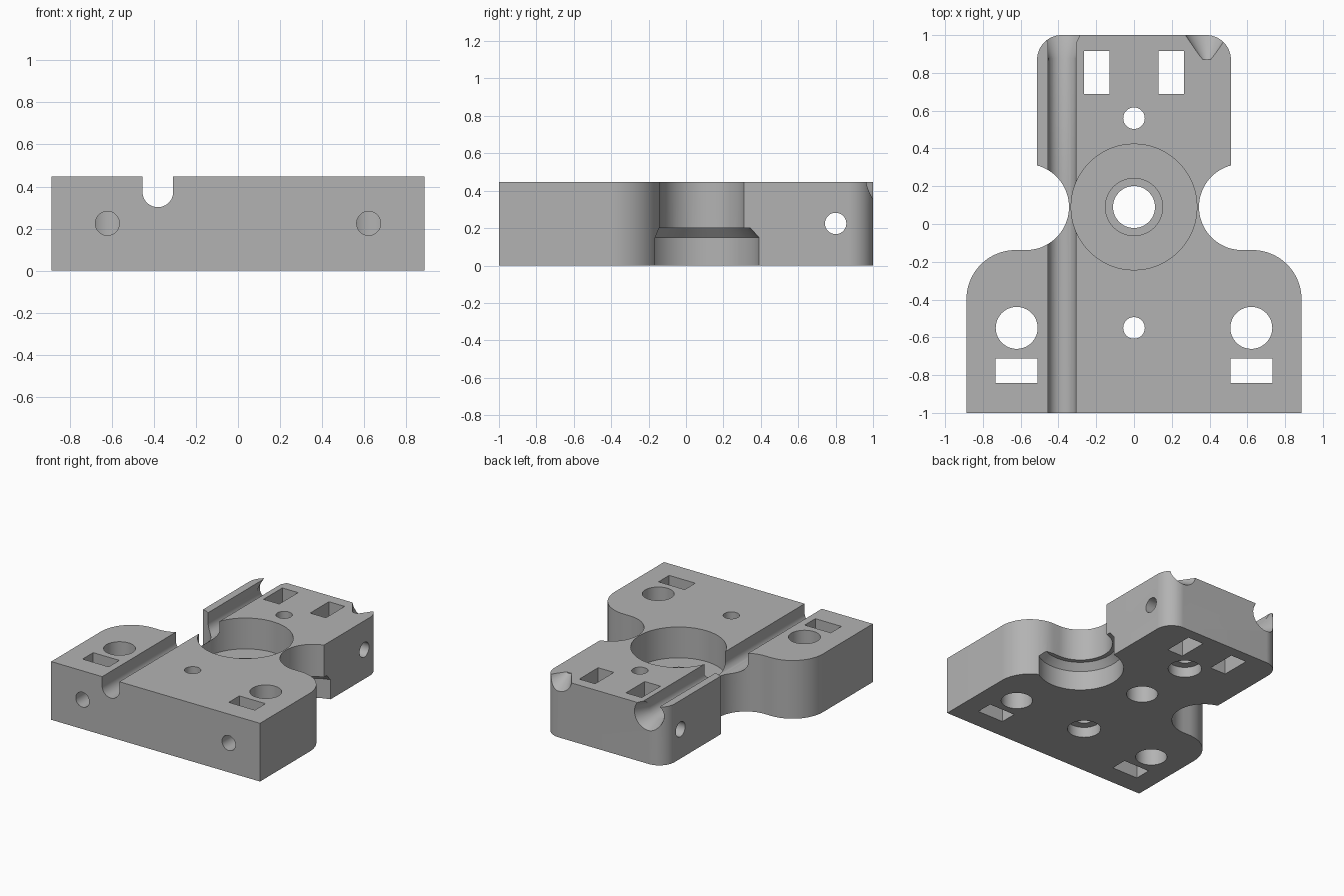
import bpy, bmesh, math
from mathutils import Vector, Matrix

if "Cube" in bpy.data.objects:
    bpy.data.objects.remove(bpy.data.objects["Cube"], do_unlink=True)

TOP = 0.447
NOTCH_X, BORE_Y = 0.572, 0.09

grey = bpy.data.materials.new("grey plastic")
grey.use_nodes = True
COLOUR = (0.45, 0.45, 0.45, 1)
grey.diffuse_color = COLOUR
grey.node_tree.nodes["Principled BSDF"].inputs["Base Color"].default_value = COLOUR


def make(name, bm):
    bmesh.ops.recalc_face_normals(bm, faces=bm.faces)
    mesh = bpy.data.meshes.new(name)
    bm.to_mesh(mesh)
    bm.free()
    obj = bpy.data.objects.new(name, mesh)
    bpy.context.collection.objects.link(obj)
    mesh.materials.append(grey)
    return obj


def arc(cx, cy, r, a0, a1, n=20):
    angles = [math.radians(a0 + (a1 - a0) * i / n) for i in range(n + 1)]
    return [(cx + r * math.cos(a), cy + r * math.sin(a)) for a in angles]


def lathe(name, profile, at, axis="Z", n=72):
    """Closed solid turned from (radius, height) pairs that start and end on the axis."""
    bm = bmesh.new()
    rings = []
    for r, h in profile:
        if r == 0:
            rings.append([bm.verts.new((0, 0, h))])
        else:
            rings.append([bm.verts.new((x, y, h)) for x, y in arc(0, 0, r, 0, 360, n)[:-1]])
    for a, b in zip(rings, rings[1:]):
        for i in range(n):
            j = (i + 1) % n
            quad = [a[i % len(a)], a[j % len(a)], b[j % len(b)], b[i % len(b)]]
            bm.faces.new(list(dict.fromkeys(quad)))
    turn = {"Z": Matrix(), "Y": Matrix.Rotation(-math.pi / 2, 4, "X"),
            "X": Matrix.Rotation(math.pi / 2, 4, "Y")}[axis]
    bm.transform(Matrix.Translation(at) @ turn)
    return make(name, bm)


def rod(name, r, h0, h1, at, axis="Z", r1=None):
    return lathe(name, [(0, h0), (r, h0), (r1 or r, h1), (0, h1)], at, axis)


def box(name, x0, x1, y0, y1, z0, z1):
    bm = bmesh.new()
    bmesh.ops.create_cube(bm, size=1)
    bm.transform(Matrix.Translation(((x0 + x1) / 2, (y0 + y1) / 2, (z0 + z1) / 2))
                 @ Matrix.Diagonal((x1 - x0, y1 - y0, z1 - z0, 1)))
    return make(name, bm)


# Plate outline: right half, then mirrored
half = [(0.887, -1.0)]
half += arc(0.627, -0.398, 0.26, 0, 90)
half += arc(NOTCH_X, BORE_Y, 0.228, 270, 105, 40)
half += arc(0.383, 0.87, 0.13, 0, 90)
outline = half + [(-x, y) for x, y in reversed(half)]
bm = bmesh.new()
face = bm.faces.new([bm.verts.new((x, y, 0)) for x, y in outline])
ext = bmesh.ops.extrude_face_region(bm, geom=[face])
bmesh.ops.translate(bm, vec=(0, 0, TOP),
                    verts=[v for v in ext["geom"] if isinstance(v, bmesh.types.BMVert)])
plate = make("mounting_plate", bm)

cutters = []

# Bearing pocket with raised inner ring and through hole
cutters.append(lathe("bearing_pocket", [
    (0, -0.1), (0.111, -0.1), (0.111, 0.225), (0.154, 0.225), (0.154, 0.21),
    (0.333, 0.21), (0.333, 0.6), (0, 0.6)], (0, BORE_Y, 0)))

# Wider chamfered recess under the left notch
cutters.append(lathe("notch_recess", [
    (0, -0.1), (0.306, -0.1), (0.306, 0.15), (0.262, 0.2), (0, 0.2)], (NOTCH_X, BORE_Y, 0)))

# Screw holes, counterbored from below
for y in (0.56, -0.55):
    cutters.append(lathe("screw_hole", [
        (0, -0.1), (0.118, -0.1), (0.118, 0.08), (0.057, 0.08), (0.057, 0.6), (0, 0.6)],
        (0, y, 0)))

# Mirrored rod holes, nut slots and front bolt holes
for s in (-1, 1):
    cutters.append(rod("rod_hole", 0.111, -0.1, 0.6, (s * 0.621, -0.55, 0)))
    cutters.append(rod("front_bolt_hole", 0.057, -1.1, -0.5, (s * 0.621, 0, 0.225), "Y"))
    for name, cx, w, y0, y1 in (("front_nut_slot", 0.621, 0.111, -0.841, -0.712),
                                ("back_nut_slot", 0.198, 0.067, 0.688, 0.916)):
        cutters.append(box(name, s * cx - w, s * cx + w, y0, y1, -0.1, 0.6))

# Cross bolt hole
cutters.append(rod("cross_bolt_hole", 0.057, -1, 1, (0, 0.8, 0.225), "X"))

# Round-bottomed cable groove and flared entries at the back
GX, GR, GZ = -0.381, 0.073, 0.375
groove = [(GX + GR, 0.6)] + arc(GX, GZ, GR, 0, -180, 32) + [(GX - GR, 0.6)]
bm = bmesh.new()
face = bm.faces.new([bm.verts.new((x, -1.1, z)) for x, z in groove])
ext = bmesh.ops.extrude_face_region(bm, geom=[face])
bmesh.ops.translate(bm, vec=(0, 2.2, 0),
                    verts=[v for v in ext["geom"] if isinstance(v, bmesh.types.BMVert)])
cutters.append(make("cable_groove", bm))
cutters.append(rod("groove_flare", 0.072, 0.875, 1.02, (GX, 0, GZ), "Y", 0.126))
cutters.append(rod("corner_flare", 0.03, 0.87, 1.02, (0.385, 0, 0.47), "Y", 0.128))

# Cut everything, then drop the cutters
for c in cutters:
    mod = plate.modifiers.new(c.name, "BOOLEAN")
    mod.operation = "DIFFERENCE"
    mod.solver = "EXACT"
    mod.object = c
    c.hide_render = True
bpy.context.view_layer.update()
bpy.ops.object.select_all(action="DESELECT")
plate.select_set(True)
bpy.context.view_layer.objects.active = plate
for mod in list(plate.modifiers):
    bpy.ops.object.modifier_apply(modifier=mod.name)
for c in cutters:
    bpy.data.objects.remove(c, do_unlink=True)
bpy.ops.object.shade_smooth_by_angle(angle=math.radians(30))
